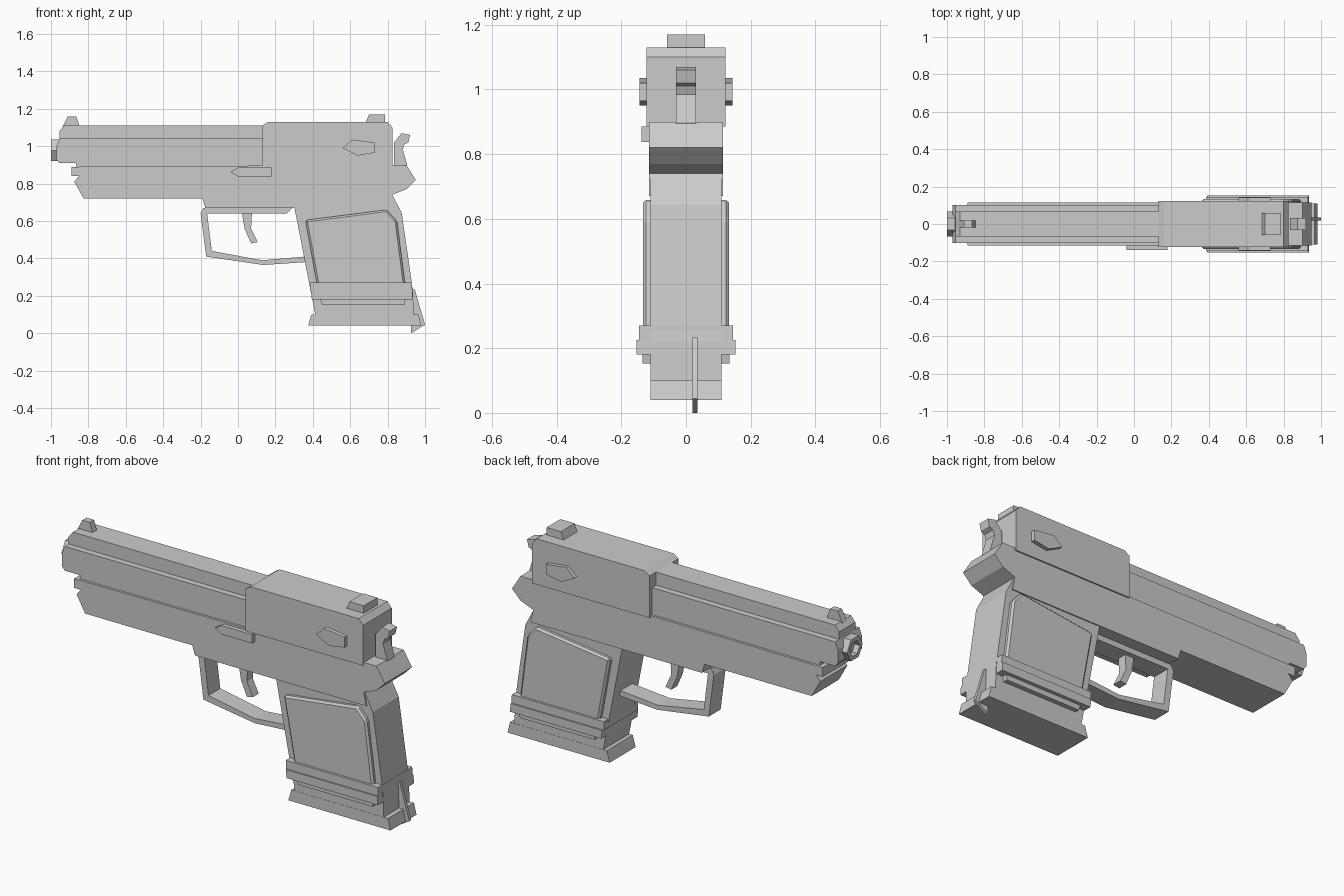
import bpy, bmesh, math
from mathutils import Vector

if "Cube" in bpy.data.objects:
    bpy.data.objects.remove(bpy.data.objects["Cube"])

# One flat grey
GREY = (0.6, 0.6, 0.6, 1)
mat = bpy.data.materials.new("plain grey")
mat.use_nodes = True
mat.diffuse_color = GREY
bsdf = next(n for n in mat.node_tree.nodes if n.type == 'BSDF_PRINCIPLED')
bsdf.inputs["Base Color"].default_value = GREY


def finish(bm, name, bevel=0):
    bmesh.ops.recalc_face_normals(bm, faces=bm.faces)
    mesh = bpy.data.meshes.new(name)
    bm.to_mesh(mesh)
    bm.free()
    mesh.materials.append(mat)
    obj = bpy.data.objects.new(name, mesh)
    bpy.context.collection.objects.link(obj)
    if bevel:
        mod = obj.modifiers.new("edge", 'BEVEL')
        mod.width, mod.segments = bevel, 1
    return obj


def prism(name, outline, y0, y1, bevel=0):
    """Side outline (x, z) extruded from y0 to y1."""
    bm = bmesh.new()
    face = bm.faces.new([bm.verts.new((x, y0, z)) for x, z in outline])
    ext = bmesh.ops.extrude_face_region(bm, geom=[face])
    moved = [v for v in ext["geom"] if isinstance(v, bmesh.types.BMVert)]
    bmesh.ops.translate(bm, verts=moved, vec=(0, y1 - y0, 0))
    return finish(bm, name, bevel)


def slab(name, outline, half, bevel=0):
    return prism(name, outline, -half, half, bevel)


# Slide: narrow front, raised top rail, wide rear block
slab("slide_front", [(-.955, .91), (-.97, .93), (-.97, 1.0), (-.955, 1.04),
                     (.2, 1.04), (.2, .88), (-.865, .88), (-.865, .91)], .102)
slab("slide_rail", [(-.955, 1.03), (-.955, 1.08), (-.93, 1.11),
                    (.2, 1.11), (.2, 1.03)], .068)
slab("slide_rear", [(.13, .885), (.13, 1.11), (.16, 1.13), (.8, 1.13),
                    (.825, 1.1), (.825, .885)], .122)

# Frame with tail
slab("frame", [(-.865, .89), (-.89, .89), (-.89, .84), (-.85, .84), (-.875, .81),
               (-.825, .72), (-.19, .72), (-.175, .67), (.3, .67), (.84, .67),
               (.825, .74), (.9, .77), (.95, .82), (.9, .9), (.825, .9)], .115)

# Grip and base
slab("grip_core", [(.3, .68), (.415, .09), (.94, .09), (.935, .22), (.925, .3),
                   (.875, .645), (.825, .74), (.6, .74)], .109)
slab("grip_panels", [(.36, .605), (.795, .66), (.85, .6), (.895, .25),
                     (.425, .25)], .133, .01)
slab("upper_band", [(.385, .225), (.385, .27), (.93, .27), (.932, .225)], .145)
slab("lower_band", [(.395, .18), (.39, .225), (.932, .225), (.935, .18)], .153)
slab("band_lip", [(.45, .152), (.44, .18), (.895, .18), (.89, .152)], .134)
slab("base_plate", [(.375, .04), (.392, .1), (.965, .1), (.98, .04)], .11)
prism("base_pin", [(.925, 0), (1, .045), (.945, .235), (.925, .235)], .02, .036)

# Trigger group
slab("trigger_guard", [(-.2, .64), (-.17, .41), (.135, .365), (.36, .38), (.36, .41),
                       (.13, .39), (-.14, .44), (-.165, .64), (.26, .64), (.29, .67),
                       (-.185, .67)], .05)
slab("trigger", [(.02, .65), (.035, .56), (.07, .48), (.105, .487),
                 (.07, .56), (.075, .65)], .025)

# Hammer and sights
slab("hammer", [(.835, .88), (.835, 1.02), (.875, 1.07), (.92, 1.06), (.91, 1.02),
                (.89, 1.01), (.88, .985), (.905, .9), (.9, .88)], .031)
slab("rear_sight", [(.68, 1.12), (.7, 1.17), (.785, 1.17), (.785, 1.12)], .058)
slab("front_sight", [(-.94, 1.1), (-.91, 1.16), (-.865, 1.16), (-.845, 1.1)], .018)

# Side levers
lever = [(.56, .99), (.61, 1.035), (.73, 1.02), (.73, .965), (.64, .95)]
for side, s in (("left", 1), ("right", -1)):
    prism("safety_lever_" + side, lever, s * .11, s * .143)
prism("slide_catch", [(-.04, .862), (0, .885), (.18, .885), (.18, .838), (0, .838)],
      -.138, -.1)

# Six-sided barrel with a recessed bore
bm = bmesh.new()
ring = [bm.verts.new((-.9, .066 * math.cos(a), .978 + .066 * math.sin(a)))
        for a in (i * math.pi / 3 for i in range(6))]
back = bm.faces.new(ring)
ext = bmesh.ops.extrude_face_region(bm, geom=[back])
front = next(f for f in ext["geom"] if isinstance(f, bmesh.types.BMFace))
bmesh.ops.translate(bm, verts=front.verts, vec=(-.1, 0, 0))
bmesh.ops.recalc_face_normals(bm, faces=bm.faces)
bmesh.ops.inset_region(bm, faces=[front], thickness=.025)
ext = bmesh.ops.extrude_face_region(bm, geom=[front])
bmesh.ops.translate(bm, vec=Vector((.07, 0, 0)),
                    verts=[v for v in ext["geom"] if isinstance(v, bmesh.types.BMVert)])
if front.is_valid:
    bmesh.ops.delete(bm, geom=[front], context='FACES_ONLY')
finish(bm, "barrel")
